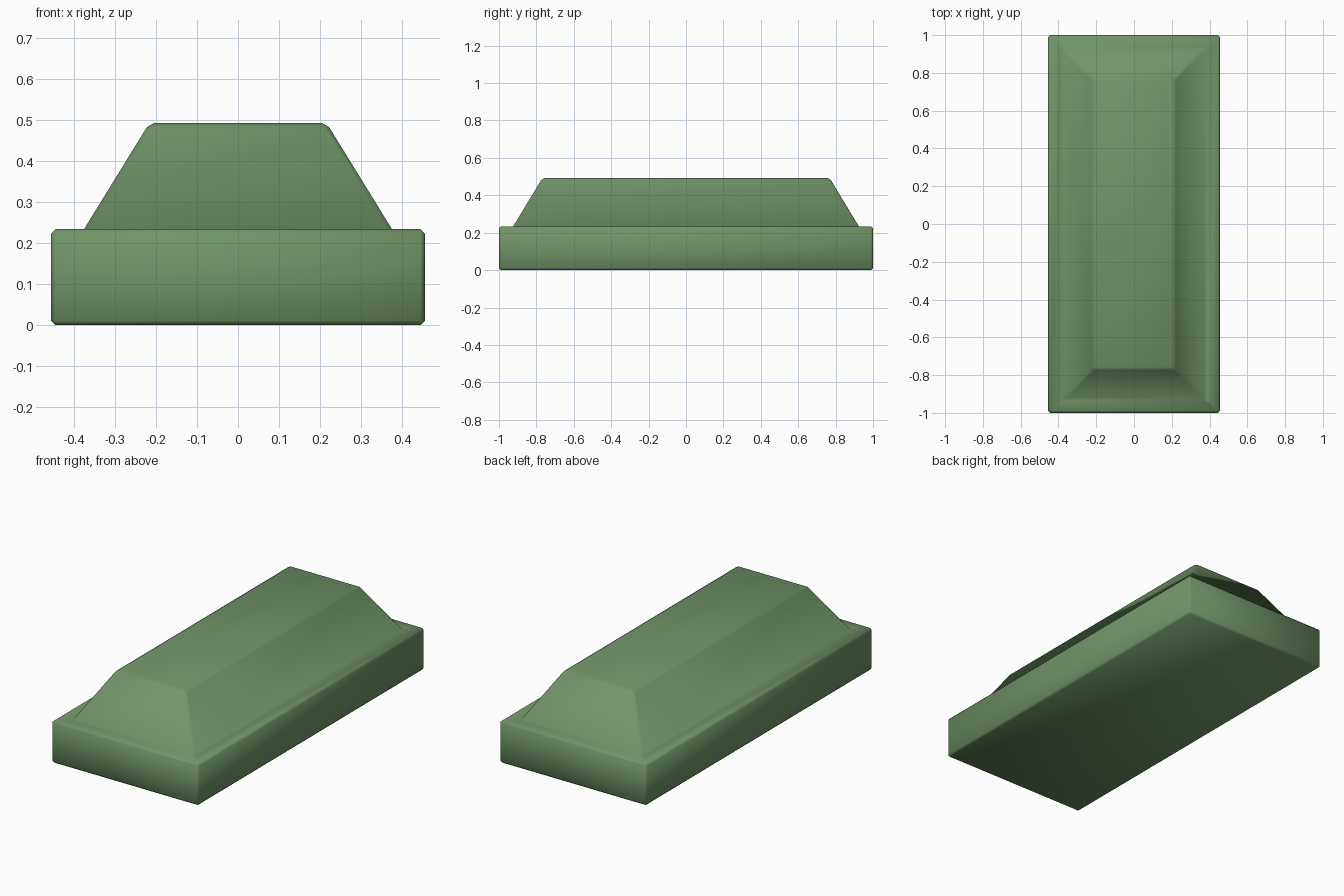
import bpy
import bmesh

if "Cube" in bpy.data.objects:
    bpy.data.objects.remove(bpy.data.objects["Cube"])

# Single flat colour
green = bpy.data.materials.new("moss green")
green.diffuse_color = (0.165, 0.30, 0.138, 1.0)
green.use_nodes = True
green.node_tree.nodes["Principled BSDF"].inputs["Base Color"].default_value = green.diffuse_color

# Half-width, half-length and height of each rectangular outline, bottom to top:
# plinth bottom, plinth top, foot of the sloped block, flat top
OUTLINES = [
    (0.455, 1.0, 0.0),
    (0.455, 1.0, 0.234),
    (0.375, 0.924, 0.234),
    (0.216, 0.768, 0.492),
]
CORNERS = [(-1, -1), (1, -1), (1, 1), (-1, 1)]

bm = bmesh.new()
rings = [[bm.verts.new((sx * x, sy * y, z)) for sx, sy in CORNERS]
         for x, y, z in OUTLINES]

# Skin the outlines and close both ends
for low, high in zip(rings, rings[1:]):
    for i in range(4):
        j = (i + 1) % 4
        bm.faces.new((low[i], low[j], high[j], high[i]))
bm.faces.new(rings[-1])
bm.faces.new(rings[0][::-1])
bmesh.ops.recalc_face_normals(bm, faces=bm.faces[:])

# Small chamfer on every outward edge; the crease at the foot stays crisp
outward = [e for e in bm.edges if e.calc_face_angle_signed() > 0.2]
bmesh.ops.bevel(bm, geom=outward, offset=0.011, offset_type='OFFSET',
                segments=1, affect='EDGES', clamp_overlap=True)

# Soft shading over the whole block
for f in bm.faces:
    f.smooth = True

mesh = bpy.data.meshes.new("stepped_block")
bm.to_mesh(mesh)
bm.free()
mesh.materials.append(green)
block = bpy.data.objects.new("stepped_block", mesh)
bpy.context.collection.objects.link(block)
